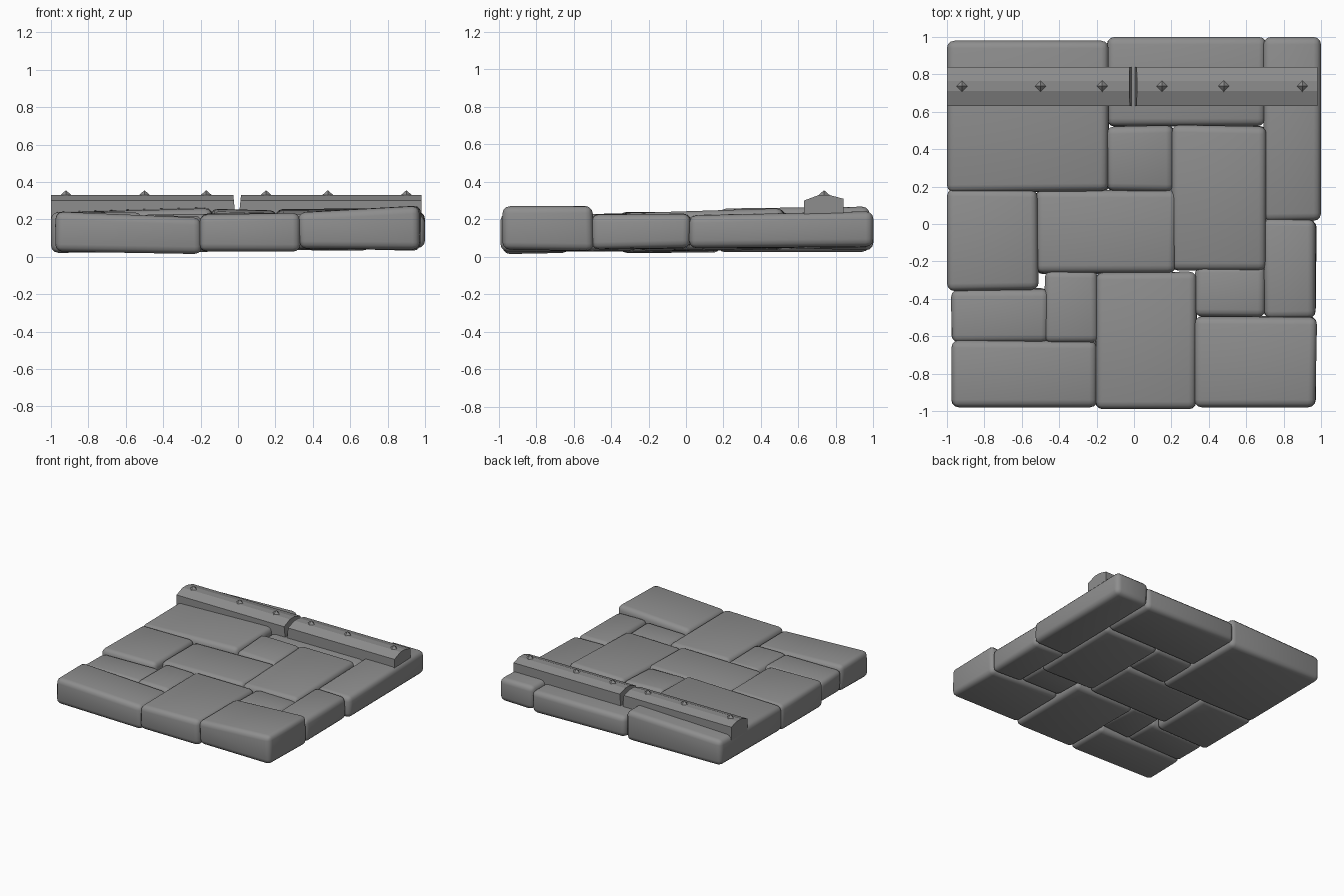
import bpy
import bmesh
import math
import random
from mathutils import Vector

random.seed(4)
cube = bpy.data.objects.get("Cube")
if cube:
    bpy.data.objects.remove(cube, do_unlink=True)

stone = bpy.data.materials.new("grey stone")
stone.use_nodes = True
grey = (0.27, 0.27, 0.27, 1)
stone.diffuse_color = grey
stone.node_tree.nodes["Principled BSDF"].inputs["Base Color"].default_value = grey


def finish(bm, name, angle):
    """Turn a bmesh into a grey object with smooth shading below the angle."""
    bmesh.ops.recalc_face_normals(bm, faces=bm.faces)
    mesh = bpy.data.meshes.new(name)
    bm.to_mesh(mesh)
    bm.free()
    mesh.materials.append(stone)
    obj = bpy.data.objects.new(name, mesh)
    bpy.context.collection.objects.link(obj)
    bpy.ops.object.select_all(action="DESELECT")
    obj.select_set(True)
    bpy.context.view_layer.objects.active = obj
    bpy.ops.object.shade_smooth_by_angle(angle=math.radians(angle))
    return obj


def slab(name, x0, x1, y0, y1, bottom, top, tilt_x=0, tilt_y=0):
    """Worn paving block: a box with uneven corners and rounded edges.
    The tilts raise the top towards the right and the back."""
    bm = bmesh.new()
    bmesh.ops.create_cube(bm, size=1)
    for v in bm.verts:
        sx, sy, sz = v.co * 2
        # inner sides reach under their neighbours, outer sides stay put
        x = x1 if sx > 0 else x0
        y = y1 if sy > 0 else y0
        x += 0.012 * sx * (abs(x) < 0.9) - random.uniform(0, 0.012) * sx * (abs(x) < 0.99)
        y += 0.012 * sy * (abs(y) < 0.9) - random.uniform(0, 0.012) * sy * (abs(y) < 0.97)
        if sz > 0:
            z = top + tilt_x * sx + tilt_y * sy + random.uniform(-0.006, 0.006)
        else:
            z = bottom + random.uniform(0, 0.02)
        v.co = Vector((x, y, z))
    bmesh.ops.bevel(bm, geom=bm.edges[:], offset=0.04, offset_type="OFFSET",
                    segments=3, profile=0.5, affect="EDGES", clamp_overlap=True)
    return finish(bm, name, 40)


# Paving blocks: left, right, front and back edge, bottom, top, tilts
slabs = [
    ("back_left_slab", -1, -.14, .18, .98, .02, .25, .01, .005),
    ("back_middle_slab", -.14, .7, .53, 1, .03, .22),
    ("back_right_slab", .7, 1, .02, 1, .04, .235, 0, .01),
    ("small_middle_slab", -.14, .21, .18, .52, .04, .245, 0, .01),
    ("tall_middle_slab", .21, .7, -.24, .52, .03, .245, 0, .015),
    ("left_slab", -1, -.52, -.35, .18, .02, .235),
    ("centre_slab", -.52, .22, -.26, .18, .03, .23, .01),
    ("lower_left_slab", -.98, -.46, -.63, -.35, .03, .215),
    ("lower_inner_slab", -.47, -.2, -.63, -.25, .04, .22),
    ("front_left_slab", -.98, -.2, -.98, -.63, .01, .225, -.012),
    ("front_middle_slab", -.2, .33, -.99, -.26, .02, .23),
    ("front_right_slab", .33, .98, -.98, -.5, .03, .255, .015),
    ("lower_right_slab", .33, .7, -.49, -.23, .04, .215),
    ("right_slab", .7, .98, -.5, .02, .03, .23),
]
for row in slabs:
    slab(*row)


# Chamfered kerb across the back, in two lengths with a narrow break
profile = [(.63, .2), (.84, .2), (.84, .31), (.765, .33), (.71, .33), (.63, .3)]


def kerb(name, x0, x1):
    bm = bmesh.new()
    ends = [[bm.verts.new((x, y, z)) for y, z in profile] for x in (x0, x1)]
    # the ends at the break lean apart towards the top
    for ring in ends:
        for v in ring:
            if abs(v.co.x) < 0.1:
                v.co.x += math.copysign((v.co.z - 0.2) * 0.1, v.co.x)
        bm.faces.new(ring)
    count = len(profile)
    for i in range(count):
        j = (i + 1) % count
        bm.faces.new((ends[0][i], ends[0][j], ends[1][j], ends[1][i]))
    return finish(bm, name, 12)


kerb("left_hand_kerb", -1, -.012)
kerb("right_hand_kerb", .003, .98)

# Small pointed studs along the top of the kerb
for i, x in enumerate((-.92, -.5, -.17, .15, .48, .9)):
    bm = bmesh.new()
    bmesh.ops.create_cone(bm, cap_ends=True, segments=4, radius1=.04,
                          radius2=0, depth=.035)
    bmesh.ops.translate(bm, verts=bm.verts, vec=(x, .737, .338))
    finish(bm, f"kerb_stud_{i + 1}", 12)
